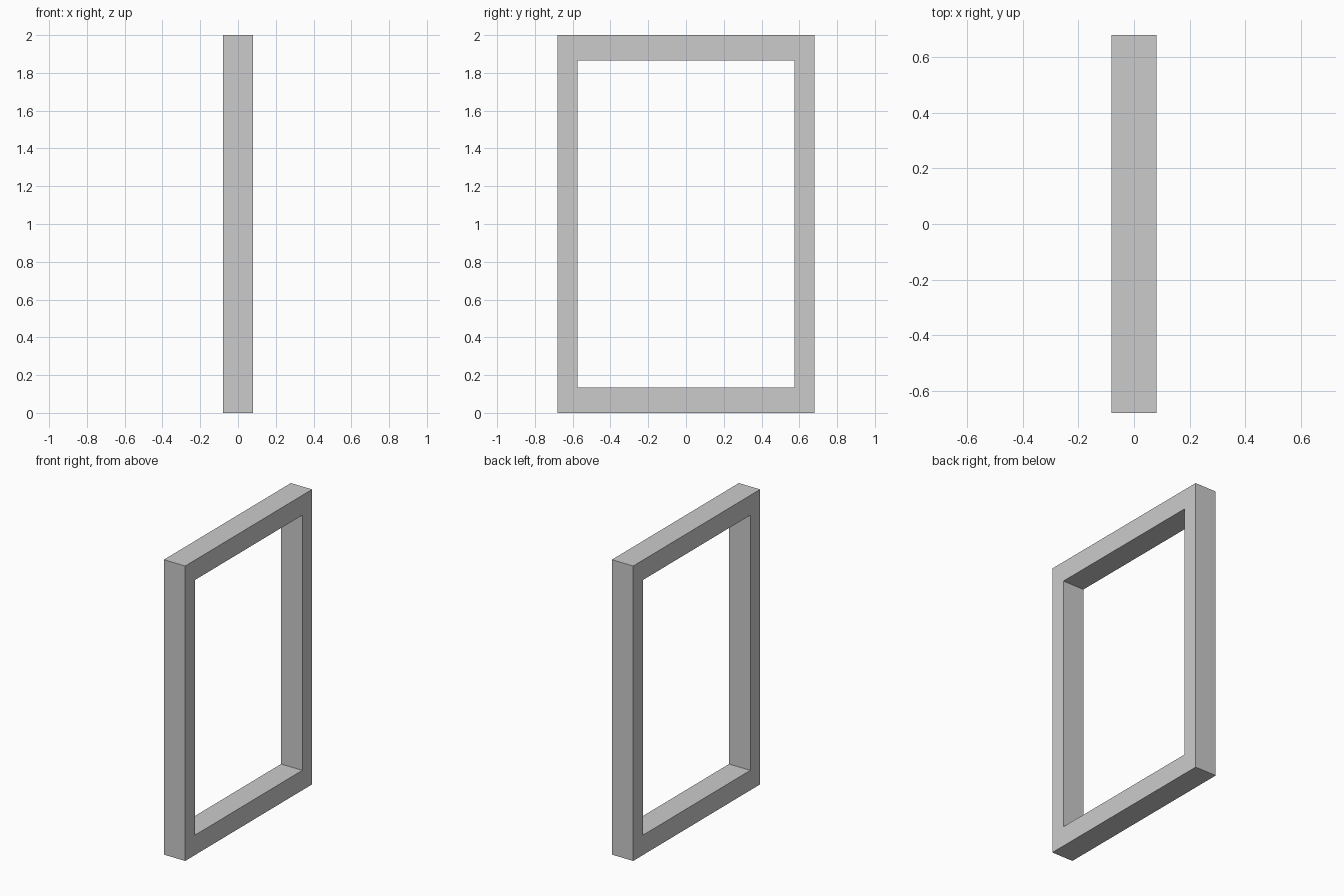
import bpy, bmesh

if "Cube" in bpy.data.objects:
    bpy.data.objects.remove(bpy.data.objects["Cube"])

DEPTH = 0.16                      # frame thickness along x
OUTER = (0.68, 0.0, 2.0)          # half width, bottom, top
INNER = (0.575, 0.135, 1.865)


def ring(bm, x, size):
    """Rectangular loop of four vertices in the yz plane."""
    w, lo, hi = size
    return [bm.verts.new((x, y, z)) for y, z in ((-w, lo), (w, lo), (w, hi), (-w, hi))]


# Rectangular frame: closed box section swept round four corners
bm = bmesh.new()
h = DEPTH / 2
loops = [ring(bm, h, OUTER), ring(bm, h, INNER), ring(bm, -h, INNER), ring(bm, -h, OUTER)]
for a, b in zip(loops, loops[1:] + loops[:1]):
    for i in range(4):
        j = (i + 1) % 4
        bm.faces.new((a[i], a[j], b[j], b[i]))
bmesh.ops.recalc_face_normals(bm, faces=bm.faces)

mesh = bpy.data.meshes.new("frame")
bm.to_mesh(mesh)
bm.free()
bpy.context.collection.objects.link(bpy.data.objects.new("frame", mesh))
